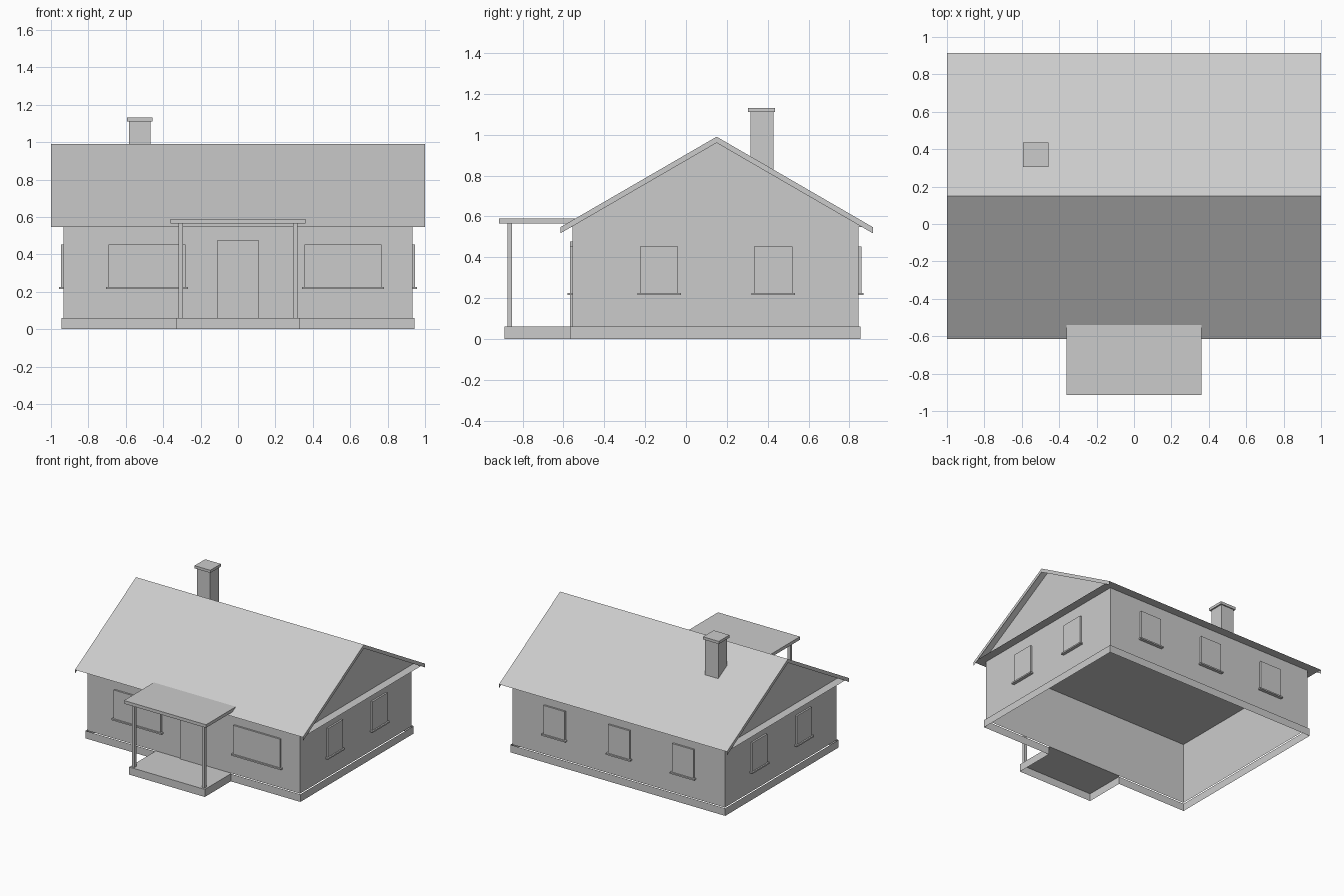
import bpy
import bmesh

cube = bpy.data.objects.get("Cube")
if cube:
    bpy.data.objects.remove(cube)

grey = bpy.data.materials.new("plain grey")
grey.use_nodes = True
grey.diffuse_color = (0.6, 0.6, 0.6, 1)
grey.node_tree.nodes["Principled BSDF"].inputs["Base Color"].default_value = (0.6, 0.6, 0.6, 1)

# Main dimensions
WALL_X, WALL_F, WALL_B = 0.933, -0.555, 0.845
EAVE_F, EAVE_B, EAVE_Z = -0.615, 0.915, 0.547
RIDGE_Y, RIDGE_Z = 0.15, 0.99
BASE_Z = 0.06


def finish(name, bm):
    mesh = bpy.data.meshes.new(name)
    bm.to_mesh(mesh)
    bm.free()
    mesh.materials.append(grey)
    obj = bpy.data.objects.new(name, mesh)
    bpy.context.collection.objects.link(obj)
    return obj


def box(name, x, y, z):
    """Solid box from (low, high) ranges."""
    bm = bmesh.new()
    bmesh.ops.create_cube(bm, size=1)
    for v in bm.verts:
        v.co = [(r[0] + r[1]) / 2 + c * (r[1] - r[0]) for r, c in zip((x, y, z), v.co)]
    return finish(name, bm)


def sheet(name, *polygons):
    """Thin surface from separate polygons, welded where they meet."""
    bm = bmesh.new()
    for poly in polygons:
        bm.faces.new([bm.verts.new(p) for p in poly])
    bmesh.ops.remove_doubles(bm, verts=bm.verts, dist=0.0001)
    return finish(name, bm)


def ring(name, outline, low, high):
    """Open vertical wall along a counter-clockwise outline."""
    pairs = zip(outline, outline[1:] + outline[:1])
    return sheet(name, *[[(*a, low), (*b, low), (*b, high), (*a, high)] for a, b in pairs])


def rect(x0, x1, y0, y1):
    return [(x0, y0), (x1, y0), (x1, y1), (x0, y1)]


# Foundation skirt with the porch projecting at the front
lip, porch_x, porch_y = 0.01, 0.332, -0.89
fx, ff, fb = WALL_X + lip, WALL_F - lip, WALL_B + lip
ring("foundation", [(-fx, ff), (-porch_x, ff), (-porch_x, porch_y), (porch_x, porch_y),
                    (porch_x, ff), (fx, ff), (fx, fb), (-fx, fb)], 0, BASE_Z)
sheet("porch_floor", [(x, y, BASE_Z) for x, y in rect(-porch_x, porch_x, porch_y, WALL_F)])

# Walls, soffit and gables
ring("walls", rect(-WALL_X, WALL_X, WALL_F, WALL_B), BASE_Z, EAVE_Z)
soffit = rect(-1, 1, EAVE_F, EAVE_B)
sheet("soffit", [(x, y, EAVE_Z) for x, y in reversed(soffit)])
profile = [(EAVE_F, EAVE_Z), (RIDGE_Y, RIDGE_Z), (EAVE_B, EAVE_Z)]
for side, s in (("left", 1), ("right", -1)):
    # Winding flips with the side so that every face looks outward
    sheet(side + "_gable", [(s * WALL_X, y, z) for y, z in profile[::-s]])
    boards = []
    for (ya, za), (yb, zb) in zip(profile, profile[1:]):
        board = [(s, ya, za - 0.03), (s, yb, zb - 0.03), (s, yb, zb), (s, ya, za)]
        boards.append(board[::s])
    sheet(side + "_bargeboard", *boards)

# Roof slopes
slopes = []
for (ya, za), (yb, zb) in zip(profile, profile[1:]):
    slopes.append([(-1, ya, za), (1, ya, za), (1, yb, zb), (-1, yb, zb)])
sheet("roof", *slopes)

# Porch canopy and posts
box("porch_canopy", (-0.36, 0.36), (-0.915, -0.537), (0.565, 0.59))
for side, s in (("left", 1), ("right", -1)):
    box(side + "_porch_post", sorted((s * 0.295, s * 0.319)), (-0.875, -0.853), (BASE_Z, 0.565))

# Door
box("door", (-0.11, 0.11), (-0.567, WALL_F), (BASE_Z, 0.478))


# Windows with sills
def window(name, centre, width, axis, wall):
    out = 1 if wall > 0 else -1
    for part, half, depth, z in (("window", width / 2, 0.014, (0.225, 0.452)),
                                 ("sill", width / 2 + 0.013, 0.025, (0.214, 0.225))):
        along = (centre - half, centre + half)
        across = sorted((wall, wall + out * depth))
        x, y = (along, across) if axis == "x" else (across, along)
        box(name + "_" + part, x, y, z)


for side, c in (("front_left", 0.562), ("front_right", -0.486)):
    window(side, c, 0.412, "x", WALL_F)
for side, c in (("back_left", 0.557), ("back_middle", -0.01), ("back_right", -0.573)):
    window(side, c, 0.187, "x", WALL_B)
for side, s in (("left", 1), ("right", -1)):
    for place, c in (("front", -0.132), ("rear", 0.427)):
        window(side + "_side_" + place, c, 0.187, "y", s * WALL_X)

# Chimney
box("chimney", (-0.583, -0.467), (0.317, 0.428), (0.75, 1.11))
box("chimney_cap", (-0.594, -0.456), (0.304, 0.437), (1.11, 1.131))
